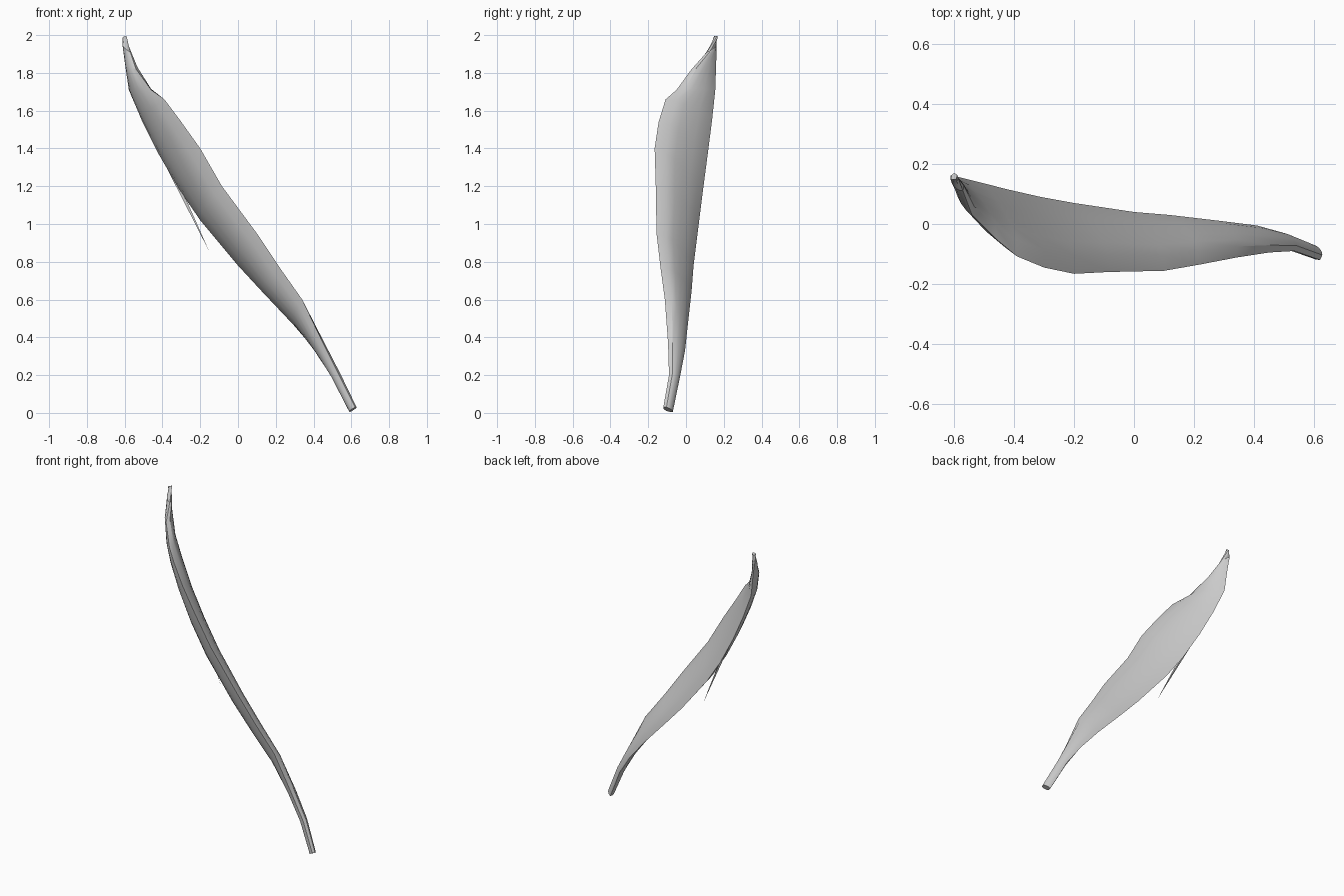
import bpy, bmesh, math
from mathutils import Vector

if "Cube" in bpy.data.objects:
    bpy.data.objects.remove(bpy.data.objects["Cube"])

# Stations down the strip: lower-left rim, upper-right rim, front bulge, back bulge
STATIONS = [
    ((.595, -.07, .005), (.62, -.12, .03), .020, .020),
    ((.50, -.03, .20), (.535, -.09, .20), .025, .022),
    ((.41, -.005, .33), (.45, -.095, .37), .027, .025),
    ((.29, .01, .47), (.34, -.112, .60), .032, .032),
    ((.12, .03, .65), (.22, -.135, .77), .040, .034),
    ((0, .04, .78), (.10, -.156, .95), .045, .036),
    ((-.20, .07, 1.02), (-.085, -.16, 1.20), .050, .038),
    ((-.31, .09, 1.18), (-.20, -.166, 1.40), .050, .038),
    ((-.42, .115, 1.37), (-.30, -.145, 1.54), .045, .036),
    ((-.51, .138, 1.55), (-.39, -.108, 1.66), .038, .034),
    ((-.578, .155, 1.71), (-.46, -.05, 1.71), .028, .030),
    ((-.597, .160, 1.86), (-.54, .03, 1.82), .020, .025),
    ((-.612, .162, 1.95), (-.57, .11, 1.91), .014, .018),
    ((-.610, .15, 1.99), (-.59, .165, 1.995), .010, .012),
]
N = 6  # segments across each side


def finish(name, bm):
    bmesh.ops.recalc_face_normals(bm, faces=bm.faces)
    mesh = bpy.data.meshes.new(name)
    bm.to_mesh(mesh)
    bm.free()
    ob = bpy.data.objects.new(name, mesh)
    bpy.context.collection.objects.link(ob)
    bpy.ops.object.select_all(action='DESELECT')
    ob.select_set(True)
    bpy.context.view_layer.objects.active = ob
    bpy.ops.object.shade_smooth_by_angle(angle=math.radians(30))
    return ob


# Twisted, tapering strip: rounded front, flatter back with a thick upper-right rim
bm = bmesh.new()
face_dir = Vector((-.565, -.79, -.25))
rings = []
for i, (left, right, front, back) in enumerate(STATIONS):
    a, b = Vector(left), Vector(right)
    lo, hi = STATIONS[max(i - 1, 0)], STATIONS[min(i + 1, len(STATIONS) - 1)]
    along = (Vector(hi[0]) + Vector(hi[1])) - (Vector(lo[0]) + Vector(lo[1]))
    n = along.cross(b - a).normalized()
    if n.dot(face_dir) < 0:
        n = -n
    ring = []
    for k in range(2 * N):
        s = k / N if k <= N else 2 - k / N
        bulge = 0
        if 0 < s < 1:
            arc = math.sin(math.pi * s)
            bulge = front * arc ** .7 if k < N else -back * arc ** .5 * (.65 + .5 * s)
        ring.append(bm.verts.new(a.lerp(b, s) + n * bulge))
    rings.append(ring)
for r, q in zip(rings, rings[1:]):
    for k in range(2 * N):
        j = (k + 1) % (2 * N)
        bm.faces.new((r[k], r[j], q[j], q[k]))
bm.faces.new(rings[0])
bm.faces.new(rings[-1])
finish("strip", bm)

# Thin stray sliver hanging off the lower-left rim
bm = bmesh.new()
base = [bm.verts.new(p) for p in ((-.42, .11, 1.38), (-.27, .07, 1.12), (-.30, .085, 1.17))]
tip = bm.verts.new((-.15, .04, .85))
for k in range(3):
    bm.faces.new((base[k], base[(k + 1) % 3], tip))
bm.faces.new(base)
finish("sliver", bm)
